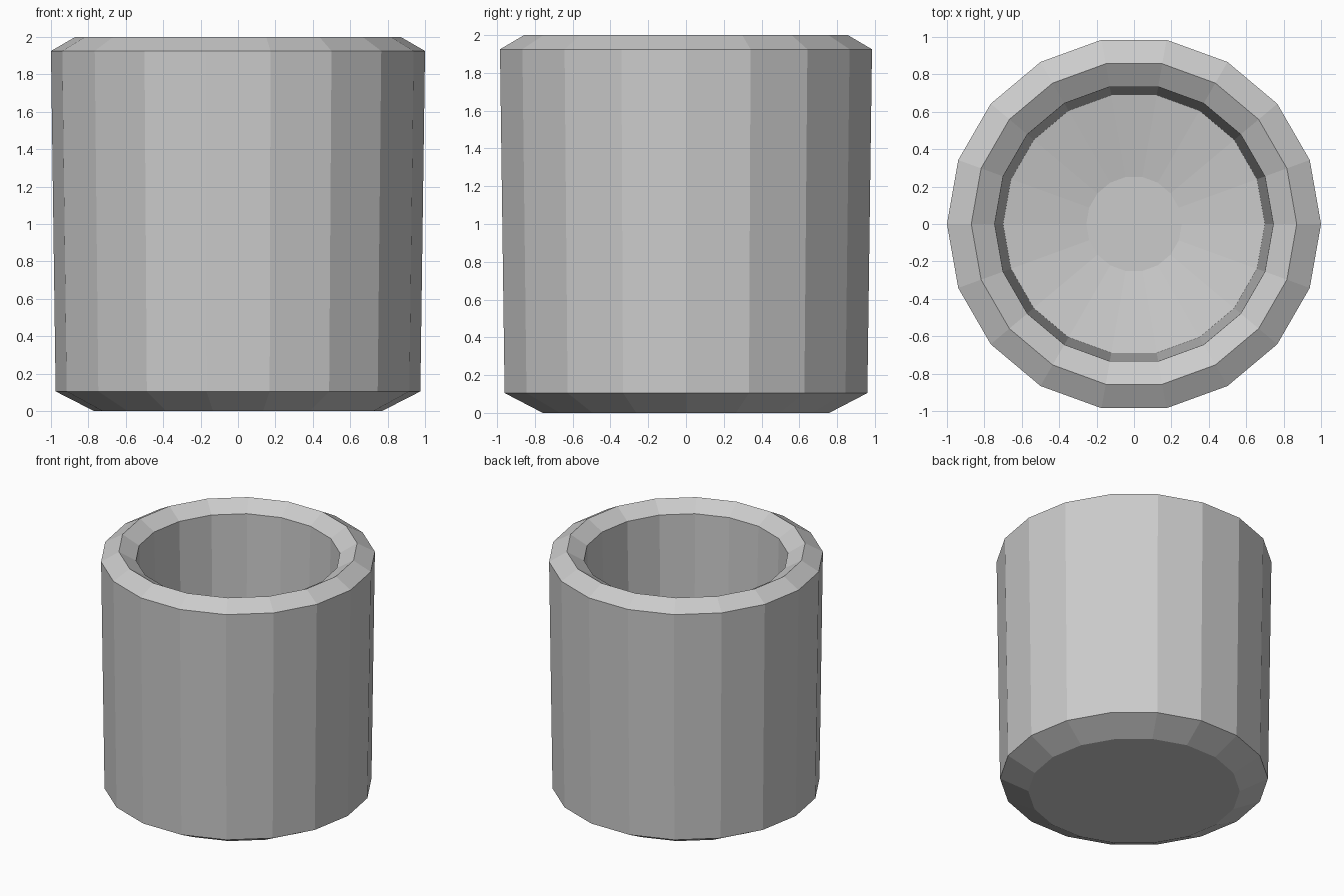
import bpy, bmesh, math

if "Cube" in bpy.data.objects:
    bpy.data.objects.remove(bpy.data.objects["Cube"])

SIDES = 18

# Cup profile (radius, height): outside from base to rim, then down the inside
profile = [
    (0.77, 0.0), (0.975, 0.105), (1.0, 1.925), (0.87, 2.0),
    (0.745, 1.925), (0.70, 0.20), (0.255, 0.12),
]

bm = bmesh.new()
rings = []
for r, z in profile:
    rings.append([bm.verts.new((r * math.cos(2 * math.pi * i / SIDES),
                                r * math.sin(2 * math.pi * i / SIDES), z))
                  for i in range(SIDES)])

# Walls between neighbouring rings
for a, b in zip(rings, rings[1:]):
    for i in range(SIDES):
        j = (i + 1) % SIDES
        bm.faces.new((a[i], a[j], b[j], b[i]))

# Underside and flat centre of the inner floor
bm.faces.new(rings[0][::-1])
bm.faces.new(rings[-1])
bmesh.ops.recalc_face_normals(bm, faces=bm.faces)

mesh = bpy.data.meshes.new("cup")
bm.to_mesh(mesh)
bm.free()
cup = bpy.data.objects.new("cup", mesh)
bpy.context.collection.objects.link(cup)
